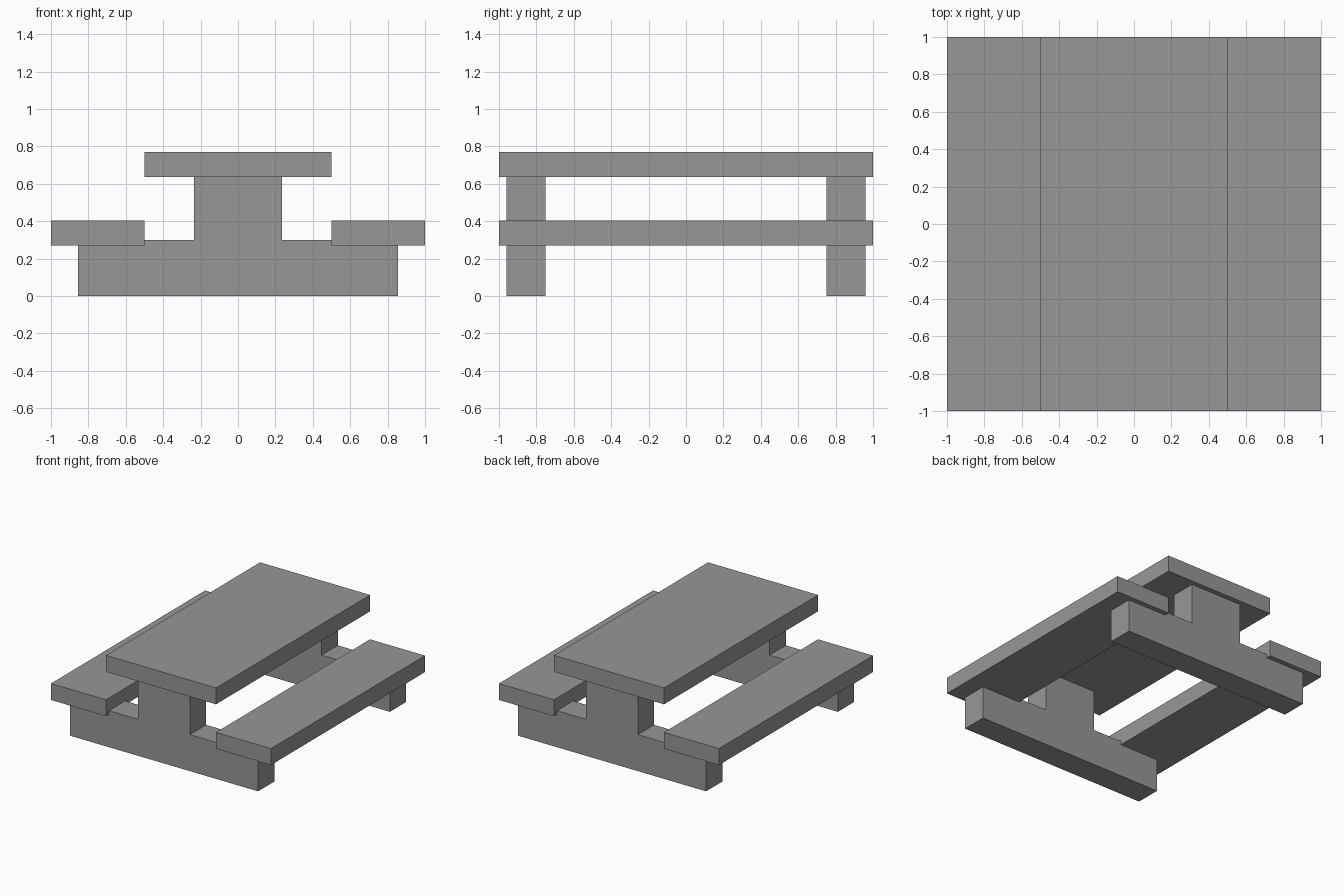
import bpy
import bmesh
from mathutils import Vector

# Remove the default cube
cube = bpy.data.objects.get("Cube")
if cube:
    bpy.data.objects.remove(cube, do_unlink=True)

# Single grey material
GREY = (0.31, 0.31, 0.31, 1.0)
grey = bpy.data.materials.new("plain grey")
grey.use_nodes = True
grey.diffuse_color = GREY
grey.node_tree.nodes["Principled BSDF"].inputs["Base Color"].default_value = GREY


def extrude_profile(name, outline, y_start, y_end):
    """Extrude an x-z outline along y into a solid part."""
    bm = bmesh.new()
    face = bm.faces.new([bm.verts.new((x, y_start, z)) for x, z in outline])
    result = bmesh.ops.extrude_face_region(bm, geom=[face])
    moved = [g for g in result["geom"] if isinstance(g, bmesh.types.BMVert)]
    bmesh.ops.translate(bm, verts=moved, vec=Vector((0, y_end - y_start, 0)))
    bmesh.ops.recalc_face_normals(bm, faces=bm.faces)
    mesh = bpy.data.meshes.new(name)
    bm.to_mesh(mesh)
    bm.free()
    mesh.materials.append(grey)
    obj = bpy.data.objects.new(name, mesh)
    bpy.context.collection.objects.link(obj)
    return obj


def plank(name, x0, x1, z0, z1):
    """Full-length board."""
    return extrude_profile(name, [(x0, z0), (x1, z0), (x1, z1), (x0, z1)], -1, 1)


# Table top and the two benches
plank("table_top", -0.5, 0.5, 0.635, 0.77)
plank("left_bench", 0.5, 1.0, 0.27, 0.405)
plank("right_bench", -1.0, -0.5, 0.27, 0.405)

# Trestles: wide foot beam with a central post, mirrored outline
half = [(0.855, 0), (0.855, 0.27), (0.5, 0.27), (0.5, 0.3), (0.235, 0.3), (0.235, 0.635)]
outline = half + [(-x, z) for x, z in reversed(half)]
for name, y0, y1 in (("front_trestle", -0.96, -0.75), ("back_trestle", 0.75, 0.96)):
    extrude_profile(name, outline, y0, y1)
